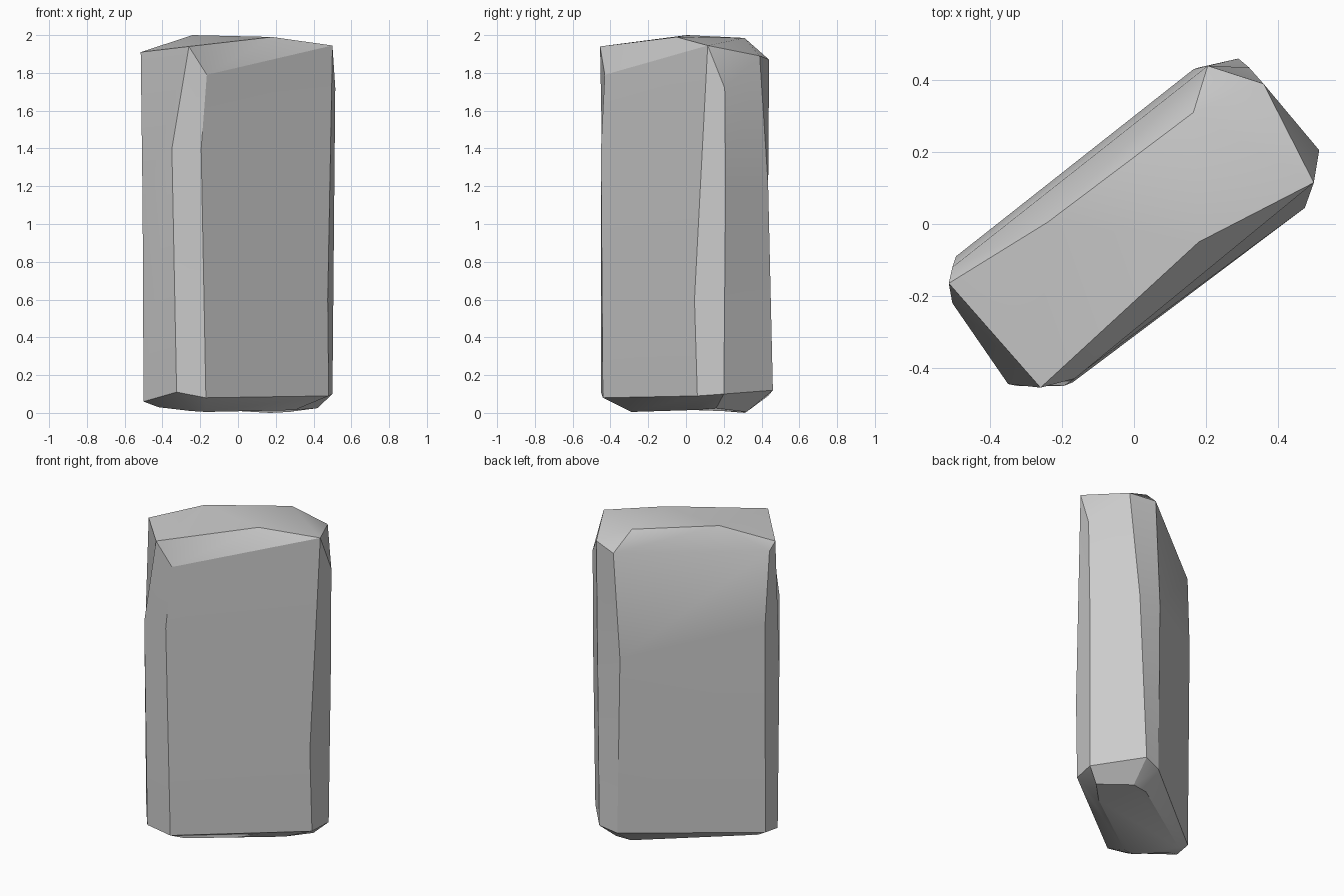
import bpy, bmesh, math

cube = bpy.data.objects.get("Cube")
if cube:
    bpy.data.objects.remove(cube, do_unlink=True)

# Corner columns, counter-clockwise: underside, foot, waist, shoulder
columns = [
    [(-.43, -.11, .035), (-.49, -.10, .07), (-.495, -.09, 1.4), (-.505, -.12, 1.86)],
    [(-.42, -.18, .03), (-.50, -.21, .06), (-.505, -.22, 1.1), (-.515, -.165, 1.91)],
    [(-.25, -.30, .01), (-.325, -.45, .11), (-.35, -.445, 1.4), (-.26, -.455, 1.94)],
    [(-.17, -.29, .005), (-.17, -.44, .08), (-.195, -.45, 1.4), (-.165, -.43, 1.79)],
    [(.30, .04, .015), (.48, .06, .09), (.475, .045, .6), (.50, .115, 1.945)],
    [(.42, .16, .025), (.50, .20, .10), (.51, .21, 1.2), (.515, .205, 1.72)],
    [(.27, .32, .005), (.29, .46, .12), (.32, .435, 1.2), (.36, .39, 1.89)],
    [(.17, .31, 0), (.18, .435, .09), (.165, .43, 1.2), (.205, .44, 1.87)],
]
# Peaks inside the top
peaks = {"back": (-.24, .005, 2.0), "right": (.165, .31, 1.985), "front": (.18, -.05, 1.99)}

bm = bmesh.new()
cols = [[bm.verts.new(p) for p in col] for col in columns]
n = len(cols)

# Sides and underside
for i in range(n):
    a, b = cols[i], cols[(i + 1) % n]
    for j in range(3):
        bm.faces.new((a[j], b[j], b[j + 1], a[j + 1]))
bm.faces.new([c[0] for c in reversed(cols)])

# Chipped top facets
A, B, C, D, E, F, G, H = [c[3] for c in cols]
K, L, M = [bm.verts.new(peaks[k]) for k in ("back", "right", "front")]
for tri in ((B, C, K), (C, M, K), (M, L, K), (M, E, L), (E, G, L), (G, H, L),
            (H, K, L), (H, A, K), (A, B, K), (C, D, M), (D, E, M), (E, F, G)):
    bm.faces.new(tri)
bmesh.ops.recalc_face_normals(bm, faces=bm.faces)

mesh = bpy.data.meshes.new("stone_block")
bm.to_mesh(mesh)
bm.free()
stone = bpy.data.objects.new("stone_block", mesh)
bpy.context.collection.objects.link(stone)

# Plain grey stone
mat = bpy.data.materials.new("stone_grey")
mat.use_nodes = True
color = (.6, .6, .6, 1)
mat.diffuse_color = color
mat.node_tree.nodes["Principled BSDF"].inputs["Base Color"].default_value = color
mesh.materials.append(mat)

bpy.ops.object.select_all(action="DESELECT")
stone.select_set(True)
bpy.context.view_layer.objects.active = stone
bpy.ops.object.shade_smooth_by_angle(angle=math.radians(30))
